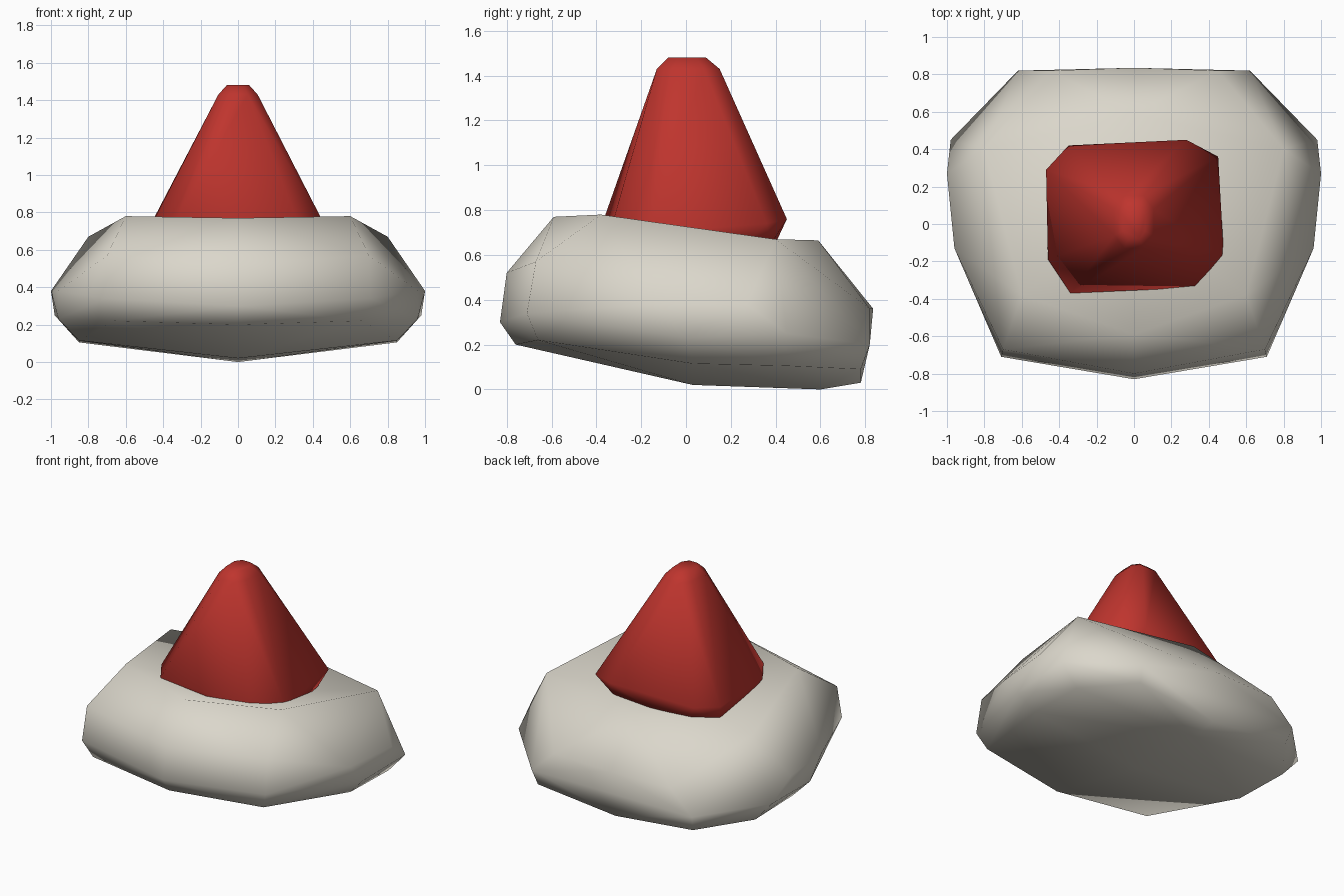
import bpy, bmesh, math
from mathutils import Vector

cube = bpy.data.objects.get("Cube")
if cube:
    bpy.data.objects.remove(cube, do_unlink=True)


def material(name, rgb):
    m = bpy.data.materials.new(name)
    m.use_nodes = True
    m.diffuse_color = (*rgb, 1)
    m.node_tree.nodes["Principled BSDF"].inputs["Base Color"].default_value = (*rgb, 1)
    return m


def hull(points):
    """Faceted solid wrapped around a few key points."""
    bm = bmesh.new()
    for p in points:
        bm.verts.new(p)
    bmesh.ops.convex_hull(bm, input=bm.verts[:])
    loose = [v for v in bm.verts if not v.link_faces]
    bmesh.ops.delete(bm, geom=loose, context='VERTS')
    bmesh.ops.recalc_face_normals(bm, faces=bm.faces[:])
    return bm


def finish(bm, name, mat, angle):
    bmesh.ops.recalc_face_normals(bm, faces=bm.faces[:])
    me = bpy.data.meshes.new(name)
    bm.to_mesh(me)
    bm.free()
    me.materials.append(mat)
    ob = bpy.data.objects.new(name, me)
    bpy.context.collection.objects.link(ob)
    bpy.ops.object.select_all(action='DESELECT')
    ob.select_set(True)
    bpy.context.view_layer.objects.active = ob
    bpy.ops.object.shade_smooth_by_angle(angle=math.radians(angle))


def octagon(x, y0, y1, z, cut):
    """Rectangle with clipped corners."""
    cx, cy = 2 * x * cut, (y1 - y0) * cut
    return [(px, py, z) for a, b in ((0, cy), (cx, 0))
            for px in (a - x, x - a) for py in (y0 + b, y1 - b)]


stone = material("warm grey", (0.71, 0.68, 0.60))
red = material("red", (0.52, 0.035, 0.027))

# Wide base: points on the middle plane, then points mirrored to both sides
middle = [(0, -.83, .30), (0, -.80, .52), (0, -.59, .77), (0, .59, .665),
          (0, .835, .36), (0, .81, .20), (0, .78, .03), (0, .60, 0),
          (0, .03, .02), (0, -.76, .20)]
side = [(.71, -.71, .34), (.70, -.67, .57), (.60, -.38, .78),
        (.80, .40, .67), (.45, .82, .36), (.62, .82, .20),
        (.60, .78, .09), (.98, .45, .25), (1.0, .27, .38), (.96, -.13, .38),
        (.96, .00, .23), (.85, .03, .115), (.85, .45, .105), (.66, -.66, .22)]
bm = hull(middle + [(s * x, y, z) for x, y, z in side for s in (-1, 1)])

# Shallow dish in the top of the base
top = [f for f in bm.faces if f.normal.z > .9 and f.calc_center_median().z > .6]
dish = bmesh.ops.dissolve_faces(bm, faces=top)["region"]
poked = bmesh.ops.poke(bm, faces=dish)
for v in poked["verts"]:
    v.co = Vector((0, .05, .59))
finish(bm, "base", stone, 62)

# Blunt four-sided cone: tip rings, uneven clipped rim, tucked-in underside
tip = octagon(.105, -.13, .15, 1.43, .25) + octagon(.06, -.08, .09, 1.48, .25)
rim = [(-.34, -.37, .75), (-.46, -.19, .74), (-.47, .29, .73), (-.35, .42, .74),
       (.28, .45, .76), (.45, .36, .74), (.48, -.17, .70), (.34, -.34, .70)]
under = [(-.05, -.33, .58), (.30, -.29, .58), (.44, -.14, .58), (.43, .27, .65),
         (.30, .38, .65), (-.05, .38, .61), (-.28, .36, .62), (-.43, .24, .60),
         (-.40, -.05, .61)]
finish(hull(tip + rim + under), "cone", red, 62)
